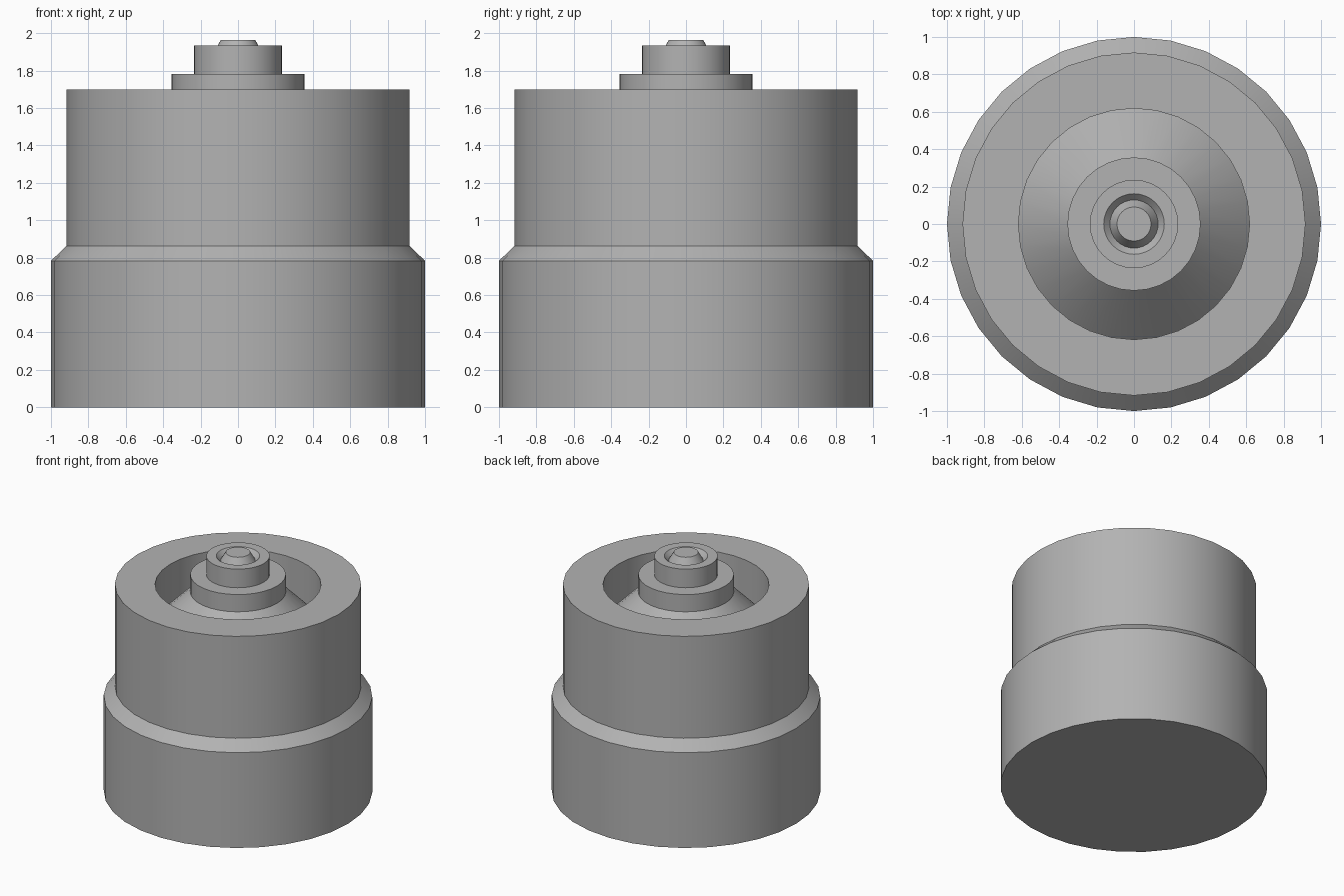
import bpy
import bmesh
from math import radians, pi, cos, sin

cube = bpy.data.objects.get("Cube")
if cube:
    bpy.data.objects.remove(cube, do_unlink=True)

SIDES = 32

grey = bpy.data.materials.new("plain grey")
grey.use_nodes = True
GREY = (0.45, 0.45, 0.45, 1)
grey.diffuse_color = GREY
grey.node_tree.nodes["Principled BSDF"].inputs["Base Color"].default_value = GREY


def lathe(name, profile):
    """Turn a (radius, height) profile about z; radius 0 closes with a flat cap."""
    bm = bmesh.new()
    rings = []
    for r, z in profile:
        if r == 0:
            continue
        rings.append([bm.verts.new((r * cos(2 * pi * i / SIDES),
                                    r * sin(2 * pi * i / SIDES), z))
                      for i in range(SIDES)])
    for a, b in zip(rings, rings[1:]):
        for i in range(SIDES):
            j = (i + 1) % SIDES
            bm.faces.new((a[i], a[j], b[j], b[i]))
    if profile[0][0] == 0:
        bm.faces.new(rings[0][::-1])
    if profile[-1][0] == 0:
        bm.faces.new(rings[-1])
    mesh = bpy.data.meshes.new(name)
    bm.to_mesh(mesh)
    bm.free()
    mesh.materials.append(grey)
    obj = bpy.data.objects.new(name, mesh)
    bpy.context.collection.objects.link(obj)
    bpy.ops.object.select_all(action='DESELECT')
    obj.select_set(True)
    bpy.context.view_layer.objects.active = obj
    bpy.ops.object.shade_smooth_by_angle(angle=radians(25))


# Wide base with a chamfered shoulder
lathe("base", [(0, 0), (1, 0), (1, 0.783), (0.917, 0.863)])

# Upper drum with a recessed cup and the cone rising inside it
lathe("drum", [(0.917, 0.863), (0.917, 1.7), (0.618, 1.7),
               (0.618, 1.377), (0.356, 1.64)])

# Stepped collar around the stem
lathe("collar", [(0.356, 1.64), (0.356, 1.782), (0.236, 1.782)])

# Stem with a grooved top
lathe("stem", [(0.236, 1.782), (0.236, 1.935), (0.162, 1.935), (0.129, 1.9)])

# Small tapered tip in the groove
lathe("tip", [(0.129, 1.9), (0.091, 1.965), (0, 1.965)])
